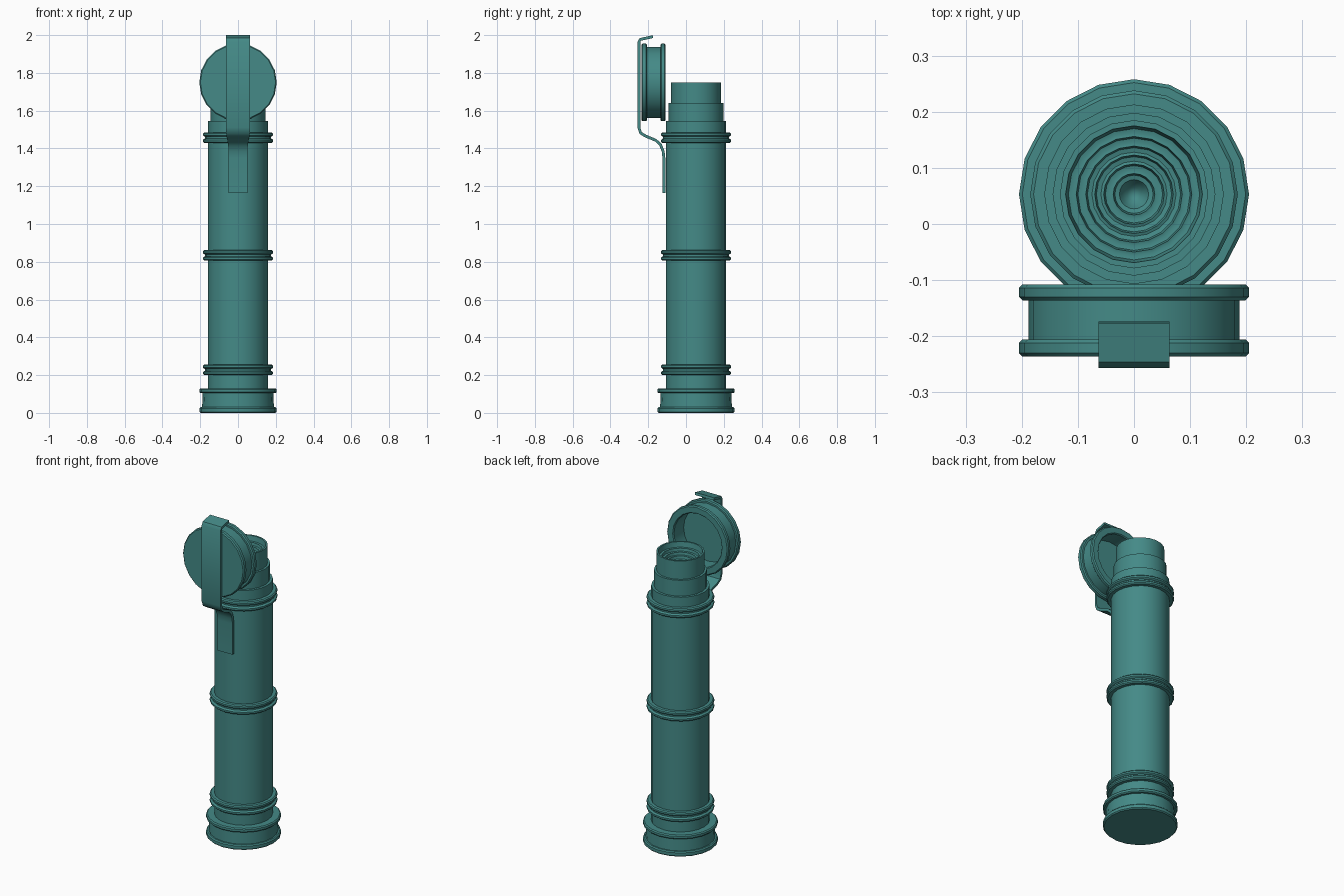
import bpy, bmesh, math
from mathutils import Matrix, Vector

if "Cube" in bpy.data.objects:
    bpy.data.objects.remove(bpy.data.objects["Cube"], do_unlink=True)

teal = bpy.data.materials.new("teal")
teal.use_nodes = True
teal.diffuse_color = (0.058, 0.254, 0.243, 1)
teal.node_tree.nodes["Principled BSDF"].inputs["Base Color"].default_value = teal.diffuse_color

AXIS_Y = 0.053
SIDES = 20


def finish(name, bm, angle=35):
    bmesh.ops.recalc_face_normals(bm, faces=bm.faces)
    mesh = bpy.data.meshes.new(name)
    bm.to_mesh(mesh)
    bm.free()
    mesh.materials.append(teal)
    obj = bpy.data.objects.new(name, mesh)
    bpy.context.collection.objects.link(obj)
    bpy.ops.object.select_all(action="DESELECT")
    obj.select_set(True)
    bpy.context.view_layer.objects.active = obj
    bpy.ops.object.shade_smooth_by_angle(angle=math.radians(angle))
    return obj


def lathe(name, profile, closed=False, matrix=None):
    """Turn (radius, height) points around z; radius 0 closes an end."""
    bm = bmesh.new()
    verts = [bm.verts.new((0, r, z)) for r, z in profile]
    pairs = list(zip(verts, verts[1:])) + ([(verts[-1], verts[0])] if closed else [])
    edges = [bm.edges.new(p) for p in pairs]
    bmesh.ops.spin(bm, geom=verts + edges, cent=(0, 0, 0), axis=(0, 0, 1),
                   angle=math.tau, steps=SIDES, use_duplicate=False)
    bmesh.ops.remove_doubles(bm, verts=bm.verts, dist=0.0004)
    bm.transform(matrix or Matrix.Translation((0, AXIS_Y, 0)))
    return finish(name, bm)


def lip(r, z0, z1, c=0.006):
    """Outer outline of a flange with softened corners, bottom to top."""
    return [(r - c, z0), (r, z0 + c), (r, z1 - c), (r - c, z1)]


# Main tube with its stepped draw tubes and the ringed eyepiece bowl
bowl = []
for i, r in enumerate((0.12, 0.103, 0.086, 0.07, 0.054, 0.037)):
    z = 1.735 - 0.016 * i
    bowl += [(r, z), (r - 0.003, z - 0.016), (r - 0.011, z - 0.018)]
lathe("main_tube", [(0, 0.02), (0.16, 0.02), (0.16, 1.545), (0.145, 1.545),
                    (0.145, 1.64), (0.132, 1.64), (0.132, 1.75), (0.122, 1.75)]
      + bowl + [(0.022, 1.63), (0.012, 1.615), (0, 1.61)])

# Grooved objective cap at the bottom
lathe("base_cap", [(0, 0)] + lip(0.205, 0, 0.03) + [(0.19, 0.03), (0.187, 0.105)]
      + lip(0.205, 0.105, 0.13) + [(0.16, 0.13)])

# Three double ring bands
for name, z in (("lower_band", 0.228), ("middle_band", 0.834), ("upper_band", 1.457)):
    lathe(name, [(0.155, z - 0.028)] + lip(0.185, z - 0.028, z - 0.006)
          + [(0.174, z - 0.005), (0.174, z + 0.005)]
          + lip(0.185, z + 0.006, z + 0.028) + [(0.155, z + 0.028)], closed=True)

# Open eyepiece lid, hollow towards the back
lid_matrix = Matrix.Translation((0, -0.236, 1.75)) @ Matrix.Rotation(-math.pi / 2, 4, "X")
lathe("eyepiece_lid", [(0, 0)] + lip(0.205, 0, 0.03) + [(0.188, 0.03), (0.188, 0.1)]
      + lip(0.205, 0.1, 0.128) + [(0.165, 0.128), (0.16, 0.122), (0.16, 0.03), (0, 0.03)],
      matrix=lid_matrix)

# Bent strap hinge: centre line (y, z) with half widths
path = [(-0.117, 1.165, 0.05), (-0.117, 1.35, 0.05), (-0.121, 1.385, 0.05),
        (-0.135, 1.42, 0.052), (-0.16, 1.443, 0.055), (-0.215, 1.466, 0.06),
        (-0.24, 1.482, 0.062), (-0.249, 1.51, 0.063), (-0.249, 1.965, 0.063),
        (-0.243, 1.977, 0.063), (-0.175, 1.992, 0.063)]
bm = bmesh.new()
rings = []
for i, (y, z, w) in enumerate(path):
    a, b = path[max(i - 1, 0)], path[min(i + 1, len(path) - 1)]
    d = Vector((b[0] - a[0], b[1] - a[1])).normalized()
    n = Vector((-d.y, d.x)) * 0.0075
    rings.append([bm.verts.new((sx * w, y + s * n.x, z + s * n.y))
                  for sx, s in ((-1, 1), (1, 1), (1, -1), (-1, -1))])
for a, b in zip(rings, rings[1:]):
    for k in range(4):
        bm.faces.new((a[k], a[(k + 1) % 4], b[(k + 1) % 4], b[k]))
bm.faces.new(rings[0])
bm.faces.new(rings[-1])
finish("strap_hinge", bm, 40)
